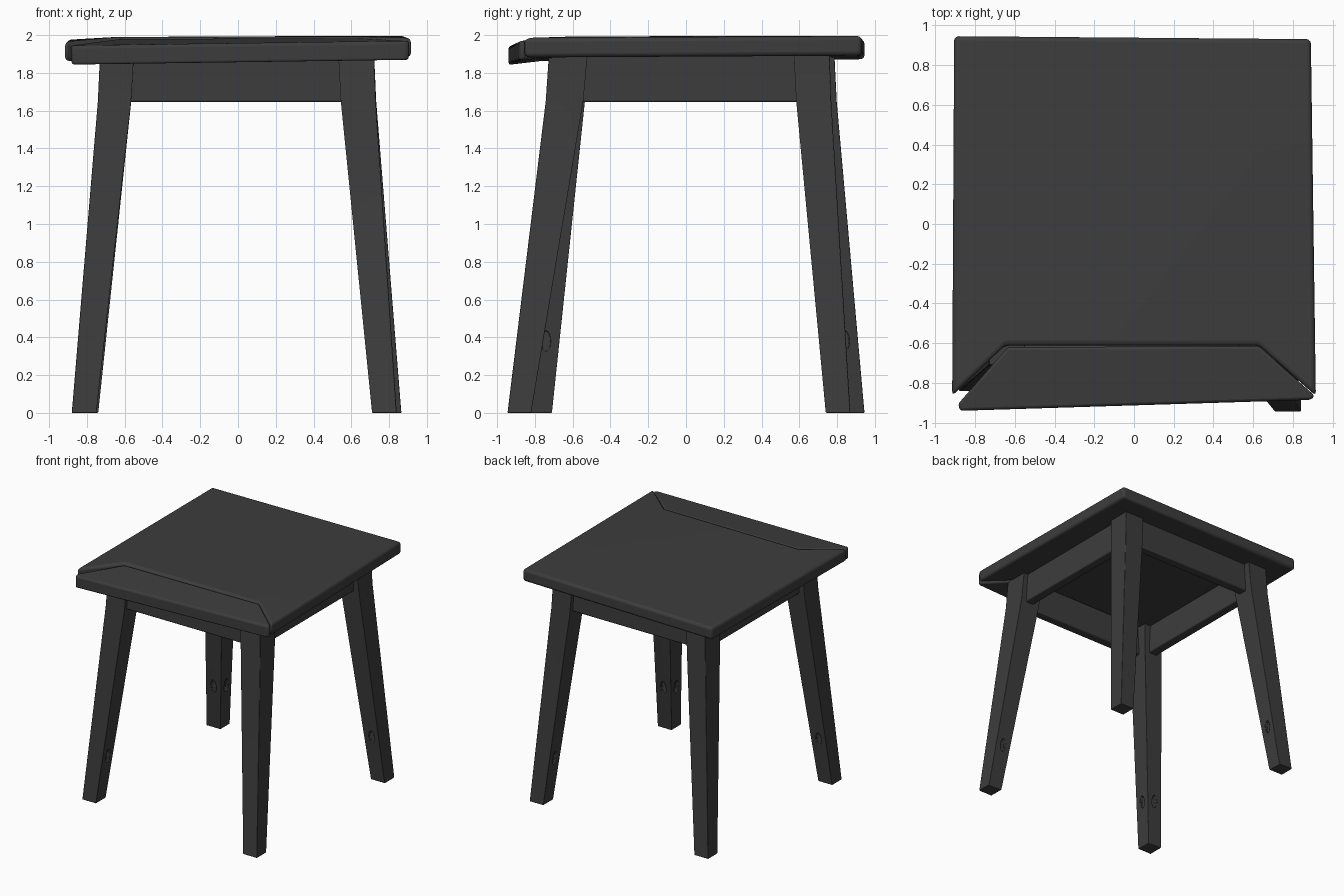
import bpy, bmesh, math
from mathutils import Matrix, Vector

cube = bpy.data.objects.get("Cube")
if cube:
    bpy.data.objects.remove(cube, do_unlink=True)

mat = bpy.data.materials.new("charcoal_paint")
mat.use_nodes = True
COLOR = (0.046, 0.046, 0.046, 1)
mat.diffuse_color = COLOR
mat.node_tree.nodes["Principled BSDF"].inputs["Base Color"].default_value = COLOR


def make(name, bm):
    bmesh.ops.recalc_face_normals(bm, faces=bm.faces)
    me = bpy.data.meshes.new(name)
    bm.to_mesh(me)
    bm.free()
    me.materials.append(mat)
    ob = bpy.data.objects.new(name, me)
    bpy.context.collection.objects.link(ob)
    return ob


def finish(ob, width, segments=3):
    bev = ob.modifiers.new("soft_edges", 'BEVEL')
    bev.width, bev.segments = width, segments
    bev.limit_method, bev.angle_limit = 'ANGLE', math.radians(40)
    bpy.ops.object.select_all(action='DESELECT')
    ob.select_set(True)
    bpy.context.view_layer.objects.active = ob
    bpy.ops.object.shade_smooth_by_angle(angle=math.radians(35))


def loft(name, sections):
    """Join rectangular sections (x0, x1, y0, y1, z) into one solid."""
    bm = bmesh.new()
    rings = [[bm.verts.new(p) for p in ((x0, y0, z), (x1, y0, z), (x1, y1, z), (x0, y1, z))]
             for x0, x1, y0, y1, z in sections]
    for a, b in zip(rings, rings[1:]):
        for i in range(4):
            j = (i + 1) % 4
            bm.faces.new((a[i], a[j], b[j], b[i]))
    bm.faces.new(rings[0])
    bm.faces.new(rings[-1])
    return make(name, bm)


def board(name, points, faces, thickness, width):
    """Top surface thickened straight down."""
    bm = bmesh.new()
    vs = [bm.verts.new(p) for p in points]
    low = [bm.verts.new((x, y, z - thickness)) for x, y, z in points]
    tops = [bm.faces.new([vs[i] for i in f]) for f in faces]
    for f in faces:
        bm.faces.new([low[i] for i in reversed(f)])
    index = {v: i for i, v in enumerate(vs)}
    for e in [e for e in bm.edges if e.is_boundary and e.verts[0] in index]:
        a, b = (index[v] for v in e.verts)
        bm.faces.new((vs[a], vs[b], low[b], low[a]))
    finish(make(name, bm), width)


# Seat panel with raised centre and left, back and right borders
board("seat_panel",
      [(-.915, -.865, 1.965), (-.65, -.612, 1.99), (.63, -.612, 1.993), (.915, -.865, 1.985),
       (.89, .93, 1.995), (-.905, .945, 1.975), (-.65, .68, 1.99), (.63, .68, 1.996)],
      [(1, 2, 7, 6), (0, 1, 6, 5), (5, 6, 7, 4), (2, 3, 4, 7)], .104, .022)

# Drooping front border, mitred at both ends
board("seat_front_border",
      [(-.875, -.94, 1.942), (.89, -.885, 1.965), (.91, -.865, 1.972), (.63, -.614, 1.985),
       (-.635, -.62, 1.98), (-.885, -.905, 1.947)],
      [(0, 1, 2, 3, 4, 5)], .1, .018)

# Legs: foot corner and top corner, each tapering and splayed
feet = {
    "front_left_leg": ((.71, .84, -.945, -.82), (.53, .72, -.725, -.52)),
    "front_right_leg": ((-.88, -.75, -.84, -.71), (-.73, -.55, -.71, -.52)),
    "back_left_leg": ((.735, .865, .74, .87), (.54, .72, .57, .76)),
    "back_right_leg": ((-.87, -.74, .82, .945), (-.73, -.55, .58, .785)),
}


def mix(a, b, t):
    return [p + (q - p) * t for p, q in zip(a, b)]


for name, (foot, top) in feet.items():
    mid = mix(foot, top, .92)
    leg = loft(name, [(*foot, 0), (*mid, 1.65), (*top, 1.91)])
    # Oval socket recesses on the two inner faces
    x0, x1, y0, y1 = mix(foot, mid, .23)
    cx, cy = (x0 + x1) / 2, (y0 + y1) / 2
    sx, sy = (-1 if cx > 0 else 1), (-1 if cy > 0 else 1)
    bm = bmesh.new()
    for center, axis in (((x1 if sx > 0 else x0, cy, .38), 'Y'),
                         ((cx, y1 if sy > 0 else y0, .38), 'X')):
        shape = Matrix.Diagonal((1, .024, .055, 1)) if axis == 'Y' else Matrix.Diagonal((.024, 1, .055, 1))
        bmesh.ops.create_cone(bm, cap_ends=True, segments=16, radius1=1, radius2=1, depth=.04,
                              matrix=Matrix.Translation(Vector(center)) @ shape
                              @ Matrix.Rotation(math.pi / 2, 4, axis))
    cutter = make("socket_cutter", bm)
    cutter.hide_render = True
    cut = leg.modifiers.new("sockets", 'BOOLEAN')
    cut.operation, cut.object, cut.solver = 'DIFFERENCE', cutter, 'EXACT'
    bpy.context.view_layer.update()
    graph = bpy.context.evaluated_depsgraph_get()
    cut_mesh = bpy.data.meshes.new_from_object(leg.evaluated_get(graph))
    leg.modifiers.clear()
    leg.data = cut_mesh
    bpy.data.objects.remove(cutter, do_unlink=True)
    finish(leg, .012, 2)

# Aprons between the legs
for name, (x0, x1, y0, y1) in {
    "front_apron": (-.62, .6, -.69, -.61),
    "back_apron": (-.62, .6, .65, .73),
    "left_apron": (.6, .68, -.6, .64),
    "right_apron": (-.69, -.61, -.6, .64),
}.items():
    finish(loft(name, [(x0, x1, y0, y1, 1.645), (x0, x1, y0, y1, 1.91)]), .01, 2)
